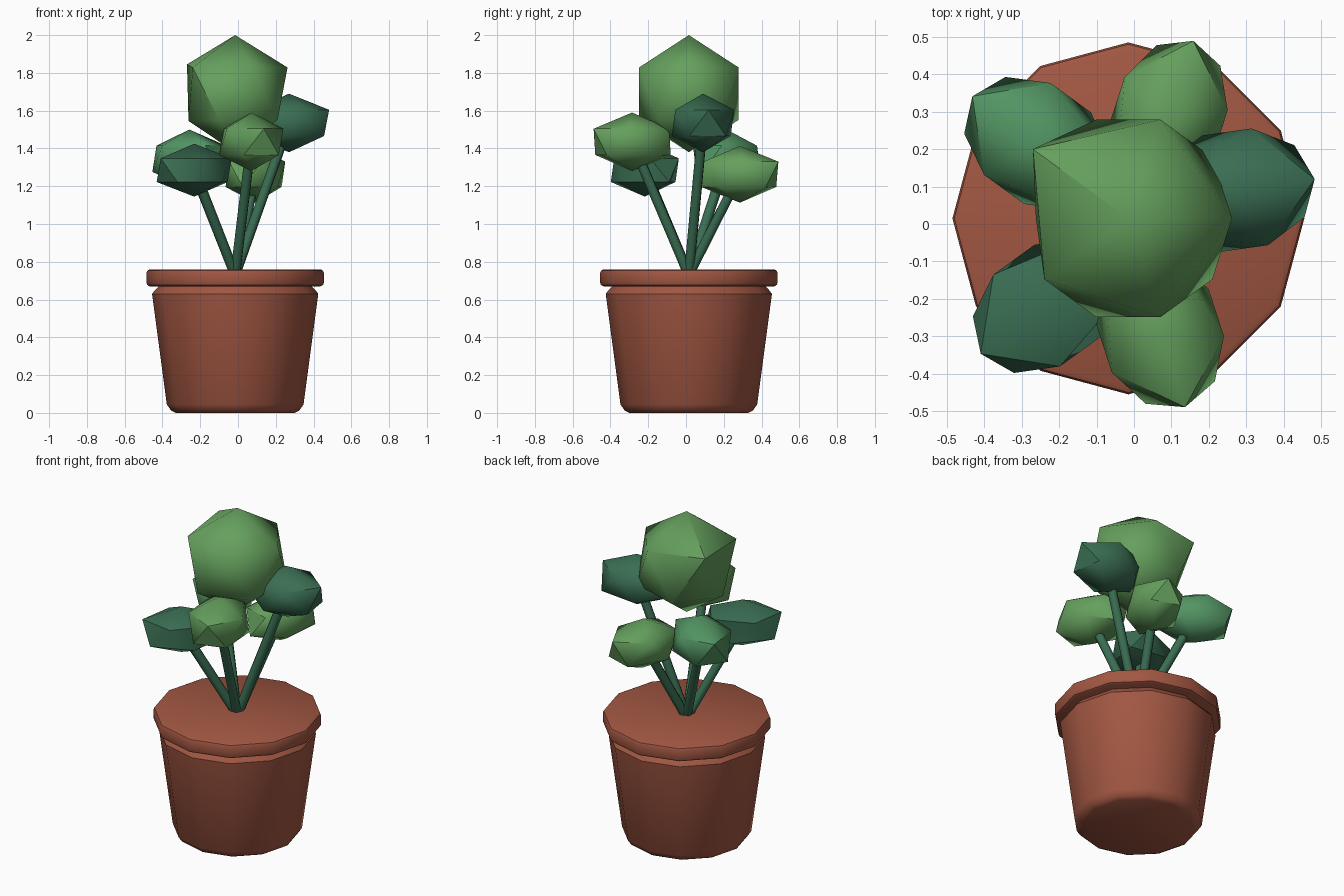
import bpy, bmesh, math
from mathutils import Vector, Matrix

if "Cube" in bpy.data.objects:
    bpy.data.objects.remove(bpy.data.objects["Cube"])

CX, CY = -0.015, 0.015          # pot axis


def material(name, rgb):
    m = bpy.data.materials.new(name)
    m.diffuse_color = (*rgb, 1)
    m.use_nodes = True
    m.node_tree.nodes["Principled BSDF"].inputs["Base Color"].default_value = m.diffuse_color
    return m


TERRACOTTA = material("terracotta", (0.36, 0.095, 0.055))
LIGHT = material("light_green", (0.13, 0.35, 0.11))
MID = material("mid_green", (0.085, 0.30, 0.125))
DARK = material("dark_green", (0.042, 0.155, 0.085))


def finish(bm, name, mat, angle):
    bmesh.ops.recalc_face_normals(bm, faces=bm.faces)
    me = bpy.data.meshes.new(name)
    bm.to_mesh(me)
    bm.free()
    me.materials.append(mat)
    ob = bpy.data.objects.new(name, me)
    bpy.context.collection.objects.link(ob)
    bpy.ops.object.select_all(action='DESELECT')
    ob.select_set(True)
    bpy.context.view_layer.objects.active = ob
    bpy.ops.object.shade_smooth_by_angle(angle=math.radians(angle))
    return ob


def lathe(name, profile, mat, sides=12):
    bm = bmesh.new()
    rings = []
    for r, z in profile:
        rings.append([bm.verts.new((CX + r * math.cos(2 * math.pi * i / sides),
                                    CY + r * math.sin(2 * math.pi * i / sides), z))
                      for i in range(sides)])
    for a, b in zip(rings, rings[1:]):
        for i in range(sides):
            j = (i + 1) % sides
            bm.faces.new((a[i], a[j], b[j], b[i]))
    bm.faces.new(rings[0])
    bm.faces.new(rings[-1])
    return finish(bm, name, mat, 40)


def leaf(name, centre, scale, turn, mat, pulls=()):
    # low-poly icosahedron, stretched along its outward direction
    bm = bmesh.new()
    bmesh.ops.create_icosphere(bm, subdivisions=1, radius=1)
    bmesh.ops.transform(bm, verts=bm.verts, matrix=(
        Matrix.Translation(centre) @ Matrix.Rotation(math.radians(turn), 4, 'Z')
        @ Matrix.Diagonal((*scale, 1))))
    for target in pulls:        # nudge the nearest corner
        t = Vector(target)
        min(bm.verts, key=lambda v: (v.co - t).length).co = t
    return finish(bm, name, mat, 45)


def stem(name, start, end, radius=0.027):
    a, b = Vector(start), Vector(end)
    d = b - a
    bm = bmesh.new()
    bmesh.ops.create_cone(bm, cap_ends=True, segments=8, radius1=radius,
                          radius2=radius, depth=d.length)
    bmesh.ops.transform(bm, verts=bm.verts, matrix=(
        Matrix.Translation((a + b) / 2) @ d.to_track_quat('Z', 'Y').to_matrix().to_4x4()))
    return finish(bm, name, DARK, 50)


# Pot body and rim
lathe("pot_body", [(0.315, 0.0), (0.34, 0.013), (0.362, 0.045), (0.44, 0.63),
                   (0.425, 0.65), (0.40, 0.675)], TERRACOTTA)
lathe("pot_rim", [(0.452, 0.67), (0.465, 0.677), (0.47, 0.69), (0.47, 0.74),
                  (0.465, 0.753), (0.452, 0.76)], TERRACOTTA)

# Large crown of foliage
leaf("crown_leaf", (-0.015, 0.015, 1.69), (0.31, 0.31, 0.31), 0, LIGHT,
     [(-0.27, 0.20, 1.845), (-0.262, 0.015, 1.545)])

# Five outer leaves, each with its stem: centre, scale, turn, material
outer = [
    ("right", (0.27, 0.09, 1.535), (0.24, 0.185, 0.155), 8, DARK),
    ("back", (0.092, 0.285, 1.263), (0.24, 0.17, 0.15), 72, LIGHT),
    ("back_left", (-0.258, 0.215, 1.345), (0.24, 0.178, 0.155), 144, MID),
    ("front_left", (-0.232, -0.218, 1.285), (0.245, 0.178, 0.14), 216, DARK),
    ("front", (0.07, -0.285, 1.435), (0.24, 0.185, 0.155), 288, LIGHT),
]
for label, c, s, turn, mat in outer:
    leaf(label + "_leaf", c, s, turn, mat)
    stem(label + "_stem", (CX, CY, 0.73), c)
